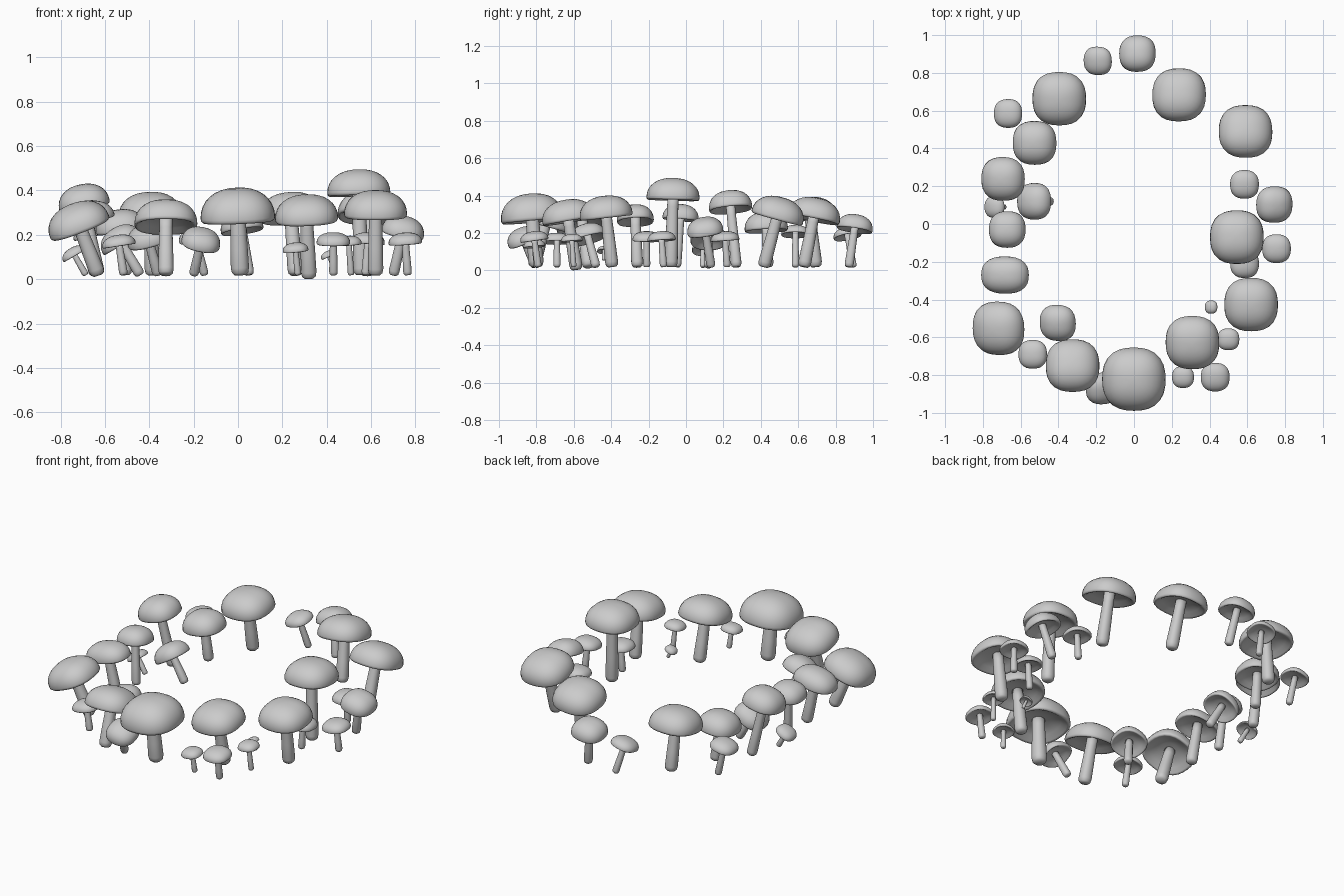
import bpy, math
from mathutils import Vector

if "Cube" in bpy.data.objects:
    bpy.data.objects.remove(bpy.data.objects["Cube"])

SEG = 28


def lathe(name, profile, power, origin, axis, scale=(1, 1)):
    """Spin a (radius, height) profile into a rounded-square solid along an axis."""
    verts, faces, rings = [], [], []
    rot = Vector((0, 0, 1)).rotation_difference(axis)
    for r, h in profile:
        if r == 0:
            rings.append([len(verts)])
            verts.append(origin + rot @ Vector((0, 0, h)))
            continue
        ring = []
        for i in range(SEG):
            a = 2 * math.pi * i / SEG
            c, s = math.cos(a), math.sin(a)
            k = r / (abs(c) ** power + abs(s) ** power) ** (1 / power)
            ring.append(len(verts))
            verts.append(origin + rot @ Vector((k * c * scale[0], k * s * scale[1], h)))
        rings.append(ring)
    for lo, hi in zip(rings, rings[1:]):
        for i in range(SEG):
            j = (i + 1) % SEG
            if len(lo) == 1:
                faces.append((lo[0], hi[j], hi[i]))
            elif len(hi) == 1:
                faces.append((lo[i], lo[j], hi[0]))
            else:
                faces.append((lo[i], lo[j], hi[j], hi[i]))
    mesh = bpy.data.meshes.new(name)
    mesh.from_pydata([tuple(v) for v in verts], [], faces)
    mesh.shade_smooth()
    ob = bpy.data.objects.new(name, mesh)
    bpy.context.collection.objects.link(ob)
    return ob


def mushroom(n, radius, x, y, top, dx, dy, flat, scale=(1, 1), foot=0.018):
    """Cap centred at x, y; the stem foot is shifted by dx, dy."""
    h = radius * flat
    base = Vector((x + dx, y + dy, foot))
    rim = Vector((x, y, top - h))
    axis = (rim - base).normalized()
    # cap: hollow underside, rounded rim, full dome
    cap = [(0, 0.32 * h), (0.4 * radius, 0.29 * h), (0.7 * radius, 0.18 * h),
           (0.88 * radius, 0.03 * h), (0.95 * radius, 0.0), (0.99 * radius, 0.05 * h)]
    for i in range(8):
        t = math.pi / 2 * i / 8
        cap.append((radius * math.cos(t) ** 0.88, h * (0.12 + 0.88 * math.sin(t) ** 0.95)))
    cap.append((0, h))
    lathe(f"cap_{n}", cap, 2.45, rim, axis, scale)
    # stem: rounded foot, slight taper, runs up into the cap
    length = (rim - base).length + 0.4 * h
    s = 0.225 * radius + 0.001
    stem = [(0, 0), (0.65 * s, 0.02 * s), (0.95 * s, 0.3 * s), (1.06 * s, 0.9 * s),
            (1.0 * s, 0.4 * length), (0.9 * s, 0.8 * length), (0.9 * s, length), (0, length)]
    lathe(f"stem_{n}", stem, 2.2, base, axis)


# size groups: cap radius, cap height ratio, rows of (x, y, top, foot dx, foot dy)
giant = (0.168, 0.9, [(0, -0.82, 0.412, 0.01, 0.02)])
large = (0.142, 0.84, [
    (0.24, 0.68, 0.39, 0.02, -0.05), (0.59, 0.485, 0.395, -0.01, -0.07),
    (0.545, -0.07, 0.495, 0.01, -0.01), (0.62, -0.425, 0.40, 0, 0.03),
    (0.31, -0.625, 0.38, 0.01, 0.04), (-0.325, -0.755, 0.355, 0, -0.06),
    (-0.395, 0.665, 0.392, 0.01, 0.03), (-0.71, -0.55, 0.345, 0.08, 0.03)])
medium = (0.116, 0.9, [(-0.69, 0.24, 0.428, 0.06, 0.03), (-0.525, 0.43, 0.315, 0.02, 0.01)])
modest = (0.097, 0.88, [
    (0.02, 0.90, 0.30, 0.03, -0.03), (0.74, 0.105, 0.285, -0.04, 0.03),
    (-0.40, -0.52, 0.25, 0.04, 0.04), (-0.67, -0.03, 0.355, 0.02, -0.02),
    (-0.52, 0.12, 0.24, 0.08, 0.0)])
small = (0.076, 0.68, [
    (-0.19, 0.865, 0.23, 0.04, 0.03), (0.585, 0.21, 0.21, 0.0, 0.01),
    (0.755, -0.13, 0.21, 0.01, 0.01), (0.585, -0.21, 0.21, -0.01, 0.0),
    (0.43, -0.81, 0.21, 0.0, 0.02), (-0.535, -0.69, 0.20, 0.02, 0.0),
    (-0.665, 0.585, 0.24, 0.04, 0.0)])
leaning = (0.088, 0.85, [(-0.17, -0.865, 0.23, -0.03, 0.06)])
tiny = (0.058, 0.7, [
    (0.5, -0.61, 0.195, 0.01, 0.01), (0.26, -0.81, 0.165, 0.01, 0.01),
    (-0.735, 0.09, 0.145, 0.05, 0.0)])

n = 0
for radius, flat, rows in (giant, large, medium, modest, small, leaning, tiny):
    for row in rows:
        n += 1
        mushroom(n, radius, *row, flat)

# oval-capped mushroom and the smallest button
mushroom(n + 1, 0.128, -0.68, -0.27, 0.35, 0.05, 0.01, 0.72, (1, 0.77))
mushroom(n + 2, 0.035, 0.41, -0.44, 0.128, 0.02, 0.0, 0.8, foot=0.055)
mushroom_lowest = bpy.data.objects["stem_6"]
mushroom_lowest.location.z = -0.015
